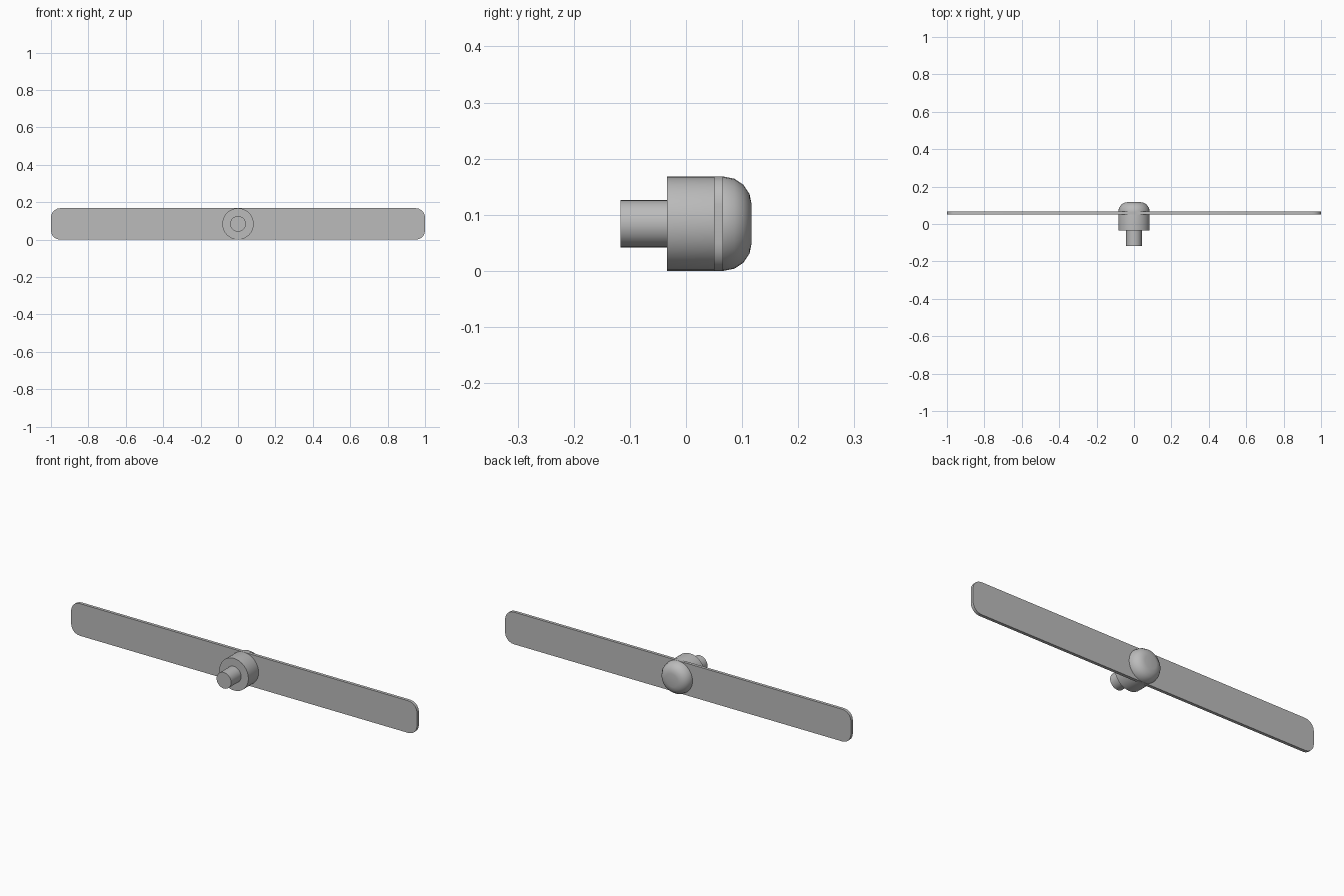
import bpy, bmesh
from math import pi, sin, cos, radians
from mathutils import Vector, Matrix

cube = bpy.data.objects.get("Cube")
if cube:
    bpy.data.objects.remove(cube, do_unlink=True)

AXIS_Z = 0.084      # height of the spin axis
HUB_R = 0.084
SHAFT_R = 0.042
BACK = 0.117        # rear end of the dome
FILLET = 0.05
BLADE_FRONT, BLADE_BACK = 0.05, 0.066

grey = bpy.data.materials.new("plain grey")
grey.use_nodes = True
colour = (0.5, 0.5, 0.5, 1)
grey.diffuse_color = colour
grey.node_tree.nodes["Principled BSDF"].inputs["Base Color"].default_value = colour


def finish(name, bm):
    bmesh.ops.recalc_face_normals(bm, faces=bm.faces)
    mesh = bpy.data.meshes.new(name)
    bm.to_mesh(mesh)
    bm.free()
    mesh.materials.append(grey)
    obj = bpy.data.objects.new(name, mesh)
    bpy.context.collection.objects.link(obj)
    bpy.ops.object.select_all(action='DESELECT')
    obj.select_set(True)
    bpy.context.view_layer.objects.active = obj
    bpy.ops.object.shade_smooth_by_angle(angle=radians(32))


def turned(name, profile, sides=32):
    """Lathe (radius, y) rings around the spin axis and cap both ends."""
    bm = bmesh.new()
    rings = [[bm.verts.new((r * cos(2 * pi * i / sides), y,
                            AXIS_Z + r * sin(2 * pi * i / sides)))
              for i in range(sides)] for r, y in profile]
    for a, b in zip(rings, rings[1:]):
        for i in range(sides):
            j = (i + 1) % sides
            bm.faces.new((a[i], a[j], b[j], b[i]))
    bm.faces.new(rings[0])
    bm.faces.new(rings[-1])
    finish(name, bm)


# Hub: cylinder with a rounded rear rim
rim = [(HUB_R - FILLET + FILLET * cos(t * pi / 8),
        BACK - FILLET + FILLET * sin(t * pi / 8)) for t in range(5)]
turned("hub", [(HUB_R, -0.034)] + rim)

# Shaft at the front
turned("shaft", [(SHAFT_R, -BACK), (SHAFT_R, -0.034)])

# Blade: thin bar with rounded corners
bm = bmesh.new()
bmesh.ops.create_cube(bm, size=1)
bmesh.ops.transform(
    bm, verts=bm.verts,
    matrix=Matrix.Translation(Vector((0, (BLADE_FRONT + BLADE_BACK) / 2, AXIS_Z)))
    @ Matrix.Diagonal((2, BLADE_BACK - BLADE_FRONT, 2 * HUB_R, 1)))
corners = [e for e in bm.edges
           if abs(e.verts[0].co.y - e.verts[1].co.y) > 0.01]
bmesh.ops.bevel(bm, geom=corners, offset=0.05, offset_type='OFFSET',
                segments=5, profile=0.5, affect='EDGES')
finish("blade", bm)
